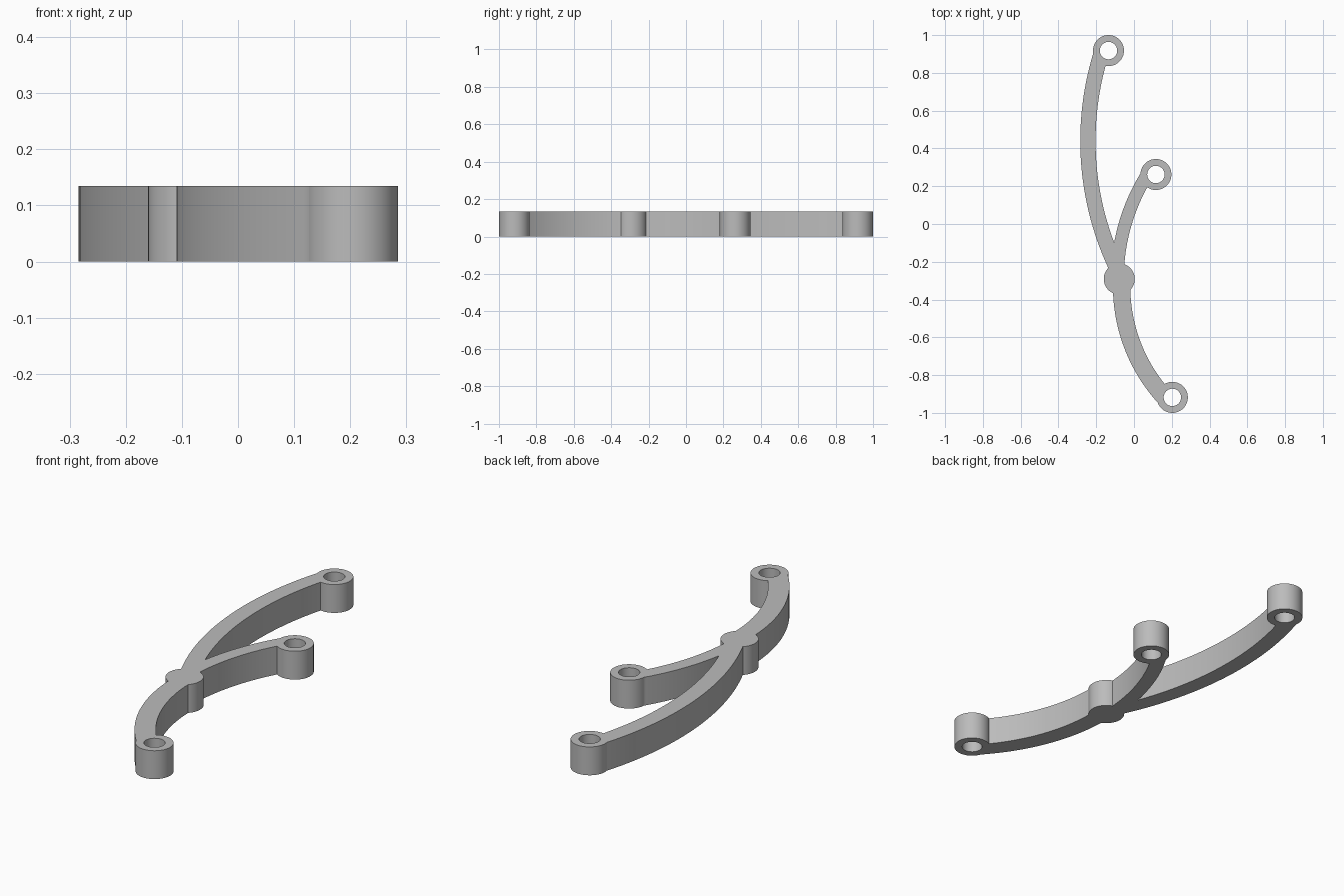
import bpy, bmesh
from math import sin, cos, pi, radians

cube = bpy.data.objects.get("Cube")
if cube:
    bpy.data.objects.remove(cube)

HEIGHT = 0.135
BOSS_R = 0.082
HOLE_R = 0.046

grey = bpy.data.materials.new("plain_grey")
grey.use_nodes = True
colour = (0.5, 0.5, 0.5, 1)
grey.diffuse_color = colour
grey.node_tree.nodes["Principled BSDF"].inputs["Base Color"].default_value = colour


def prism(name, outline, z0=0.0, z1=HEIGHT):
    """Extrude a flat outline upward into a solid."""
    bm = bmesh.new()
    face = bm.faces.new([bm.verts.new((x, y, z0)) for x, y in outline])
    top = bmesh.ops.extrude_face_region(bm, geom=[face])
    verts = [v for v in top["geom"] if isinstance(v, bmesh.types.BMVert)]
    bmesh.ops.translate(bm, verts=verts, vec=(0, 0, z1 - z0))
    bmesh.ops.recalc_face_normals(bm, faces=bm.faces)
    mesh = bpy.data.meshes.new(name)
    bm.to_mesh(mesh)
    bm.free()
    mesh.materials.append(grey)
    obj = bpy.data.objects.new(name, mesh)
    bpy.context.collection.objects.link(obj)
    return obj


def arc(centre, radius, start, end, steps):
    """Points on an arc; angles in degrees."""
    angles = [radians(start + (end - start) * i / steps) for i in range(steps + 1)]
    return [(centre[0] + radius * cos(a), centre[1] + radius * sin(a)) for a in angles]


def disc(name, centre, radius, **heights):
    return prism(name, arc(centre, radius, 0, 360, 64)[:-1], **heights)


def arm(name, centre, radius, width, start, end):
    outer = arc(centre, radius + width / 2, start, end, 32)
    inner = arc(centre, radius - width / 2, start, end, 32)
    return prism(name, outer + inner[::-1])


def combine(body, tool, operation):
    mod = body.modifiers.new(operation.lower(), 'BOOLEAN')
    mod.operation = operation
    mod.solver = 'EXACT'
    mod.object = tool
    bpy.context.view_layer.objects.active = body
    bpy.ops.object.modifier_apply(modifier=mod.name)
    bpy.data.objects.remove(tool)


# Central hub, then the three curved arms
bracket = disc("curved_bracket", (-0.078, -0.291), BOSS_R)
arms = [
    arm("long_arm", (1.316, 0.44), 1.56, 0.081, 207.9, 161.8),
    arm("short_arm", (0.952, -0.29), 1.04, 0.068, 180, 148.2),
    arm("front_arm", (0.807, -0.33), 0.8725, 0.092, 177.4, 224.2),
]
for part in arms:
    combine(bracket, part, 'UNION')

# End bosses with through holes
ends = [(-0.135, 0.918), (0.116, 0.262), (0.203, -0.918)]
for end in ends:
    combine(bracket, disc("end_boss", end, BOSS_R), 'UNION')
for end in ends:
    combine(bracket, disc("hole_cutter", end, HOLE_R, z0=-0.1, z1=HEIGHT + 0.1), 'DIFFERENCE')

# Smooth curved walls, sharp rims
bpy.ops.object.select_all(action='DESELECT')
bracket.select_set(True)
bpy.context.view_layer.objects.active = bracket
bpy.ops.object.shade_smooth_by_angle(angle=radians(30))
